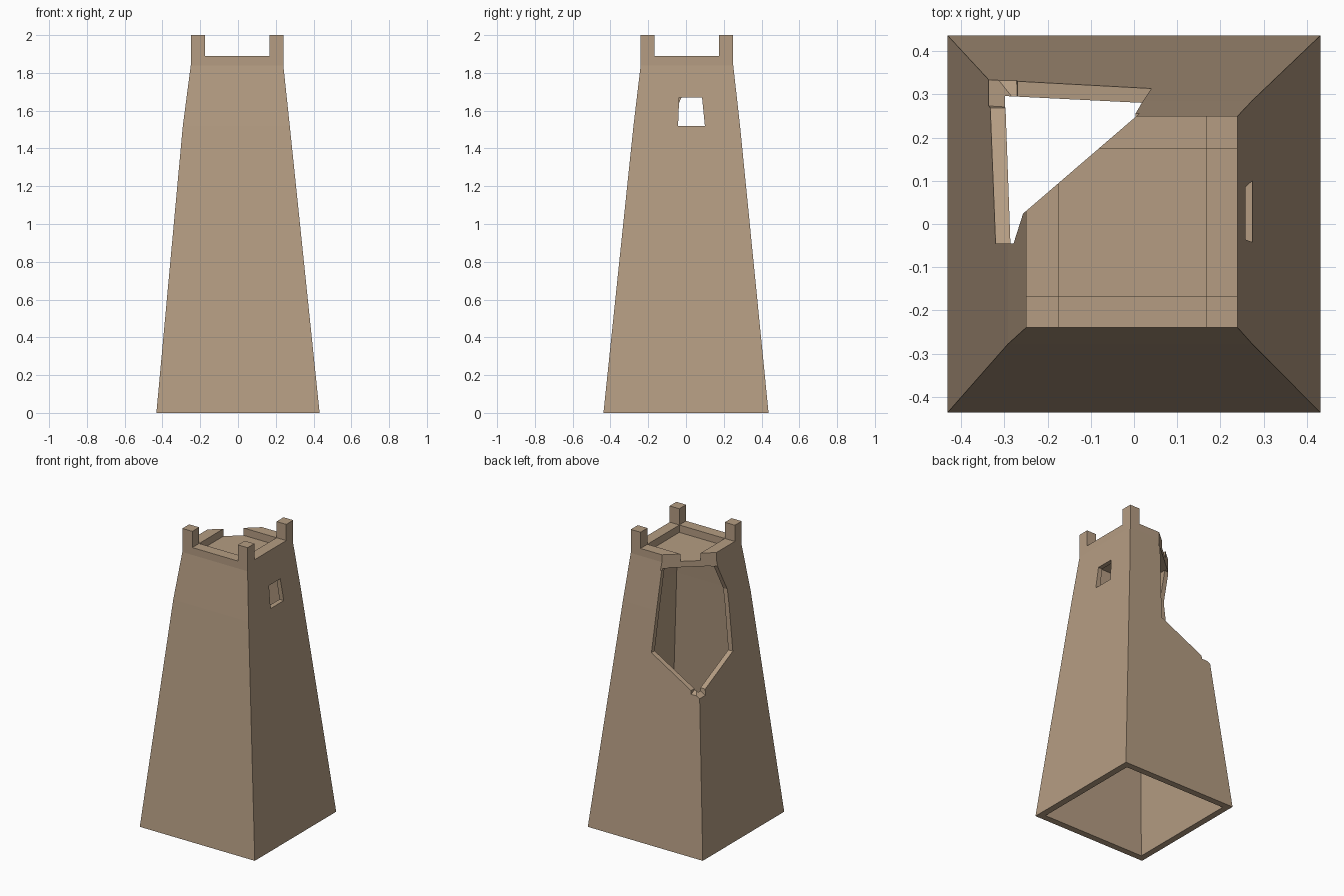
import bpy, bmesh

if "Cube" in bpy.data.objects:
    bpy.data.objects.remove(bpy.data.objects["Cube"])

stone = bpy.data.materials.new("tan stone")
stone.diffuse_color = (0.46, 0.335, 0.225, 1)
stone.use_nodes = True
stone.node_tree.nodes["Principled BSDF"].inputs["Base Color"].default_value = stone.diffuse_color


def loft(name, rings):
    """Solid made by joining rings of equal point count, capped at both ends."""
    bm = bmesh.new()
    loops = [[bm.verts.new(p) for p in ring] for ring in rings]
    n = len(loops[0])
    for a, b in zip(loops, loops[1:]):
        for i in range(n):
            j = (i + 1) % n
            bm.faces.new((a[i], a[j], b[j], b[i]))
    bm.faces.new(loops[0][::-1])
    bm.faces.new(loops[-1])
    bmesh.ops.recalc_face_normals(bm, faces=bm.faces)
    me = bpy.data.meshes.new(name)
    bm.to_mesh(me)
    bm.free()
    ob = bpy.data.objects.new(name, me)
    bpy.context.collection.objects.link(ob)
    me.materials.append(stone)
    return ob


def rect(z, x0, x1, y0, y1):
    return [(x0, y0, z), (x1, y0, z), (x1, y1, z), (x0, y1, z)]


def box(name, x0, x1, y0, y1, z0, z1):
    return loft(name, [rect(z0, x0, x1, y0, y1), rect(z1, x0, x1, y0, y1)])


def cut(target, cutter):
    mod = target.modifiers.new("cut", 'BOOLEAN')
    mod.operation = 'DIFFERENCE'
    mod.solver = 'EXACT'
    mod.object = cutter
    bpy.context.view_layer.objects.active = target
    bpy.ops.object.modifier_apply(modifier=mod.name)
    bpy.data.objects.remove(cutter, do_unlink=True)


def wall(z):
    """Half width of the tapered tower at height z."""
    return 0.435 - 0.103 * z


# tapered tower body with a vertical parapet band
tower = loft("tower", [rect(0, -.432, .432, -.437, .437),
                       rect(1.52, -.292, .274, -.278, .286),
                       rect(1.84, -.25, .24, -.24, .25),
                       rect(2.0, -.25, .24, -.24, .25)])

# hollow interior, open at the bottom, below the roof slab
cut(tower, loft("hollow", [rect(-.1, -.397, .397, -.402, .402),
                           rect(1.52, -.26, .242, -.246, .254),
                           rect(1.80, -.225, .215, -.215, .225)]))

# roof floor and the gaps that leave four corner posts
cut(tower, box("roof_pit", -.175, .167, -.167, .175, 1.84, 2.2))
cut(tower, box("gap_x", -.175, .167, -.6, .6, 1.89, 2.2))
cut(tower, box("gap_y", -.6, .6, -.167, .175, 1.89, 2.2))

# window in the right wall
win = [(-.042, 1.52), (.10, 1.52), (.085, 1.67), (-.036, 1.67)]
cut(tower, loft("window", [[(x, y, z) for y, z in win] for x in (.15, .6)]))

# broken back left corner: back wall, left wall, then roof slab
back = [(-.5, .947), (.04, 1.24), (.003, 1.797), (-.5, 1.797)]
cut(tower, loft("breach_back", [[(x, wall(z) + d, z) for x, z in back] for d in (-.055, .3)]))
left = [(.5, .977), (-.045, 1.21), (-.045, 1.62), (.028, 1.797), (.5, 1.797)]
cut(tower, loft("breach_left", [[(-wall(z) - d, y, z) for y, z in left] for d in (-.055, .3)]))
tri = [(.2, .417), (-.5, -.185), (-.5, .417)]
cut(tower, loft("breach_roof", [[(x, y, z) for x, y in tri] for z in (1.785, 2.2)]))
